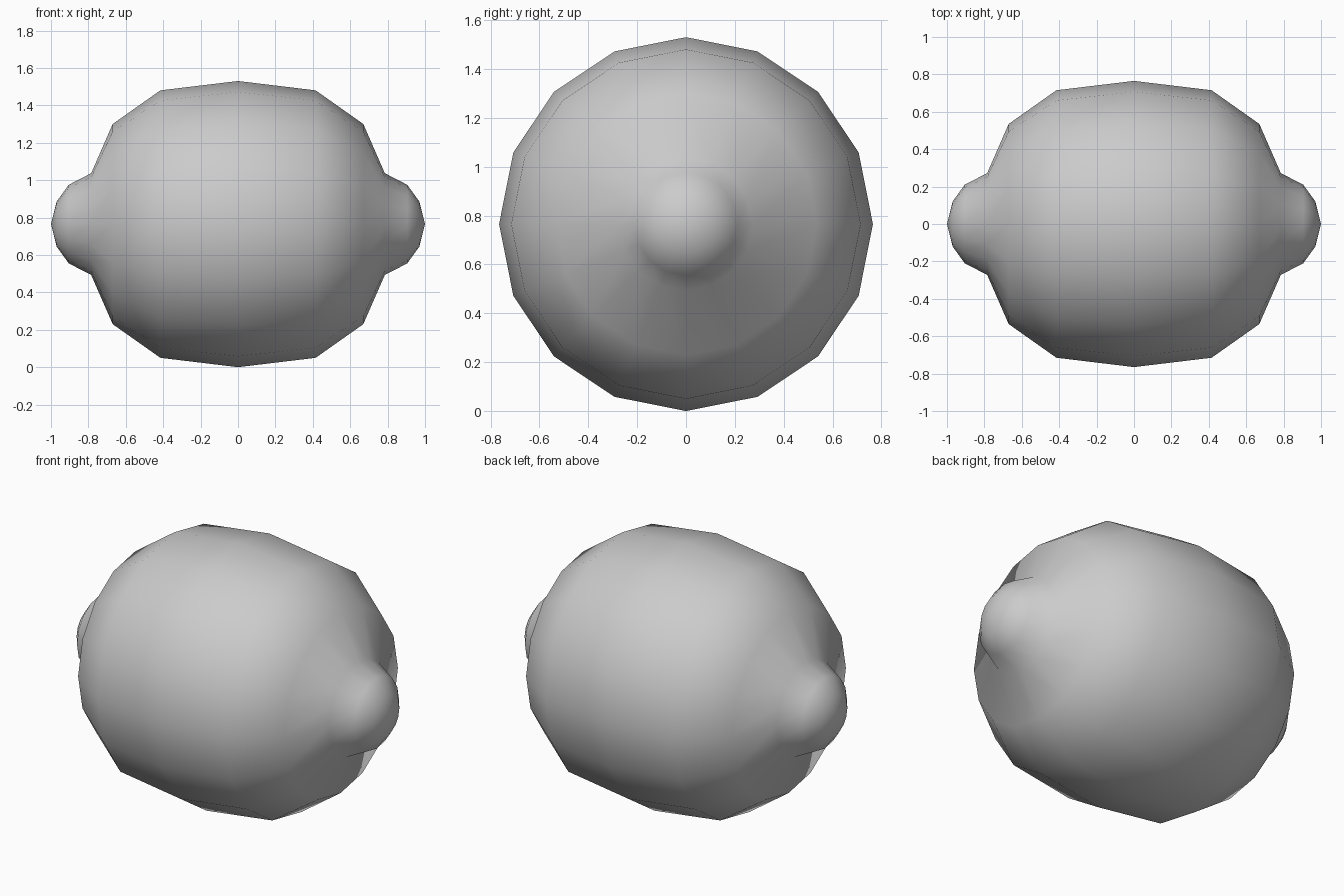
import bpy, bmesh
from math import cos, sin, tau

if "Cube" in bpy.data.objects:
    bpy.data.objects.remove(bpy.data.objects["Cube"])

SIDES = 16
R = 0.765
# half profile (x, radius) from the widest ring to the nub
half = [(0, R), (0.415, 0.715), (0.67, 0.535), (0.785, 0.272), (0.905, 0.21), (0.97, 0.12)]
profile = [(-x, r) for x, r in reversed(half[1:])] + half

# lemon body: profile turned around the x axis, nub at each end
bm = bmesh.new()
rings = [[bm.verts.new((x, r * sin(tau * i / SIDES), R + r * cos(tau * i / SIDES)))
          for i in range(SIDES)] for x, r in profile]
for a, b in zip(rings, rings[1:]):
    for i in range(SIDES):
        j = (i + 1) % SIDES
        bm.faces.new((a[i], a[j], b[j], b[i]))

# pointed tips
for ring, x in ((rings[0], -1), (rings[-1], 1)):
    tip = bm.verts.new((x, 0, R))
    for i in range(SIDES):
        bm.faces.new((ring[i], ring[(i + 1) % SIDES], tip))

bmesh.ops.recalc_face_normals(bm, faces=bm.faces)
for f in bm.faces:
    f.smooth = True
mesh = bpy.data.meshes.new("lemon")
bm.to_mesh(mesh)
bm.free()
bpy.context.collection.objects.link(bpy.data.objects.new("lemon", mesh))
